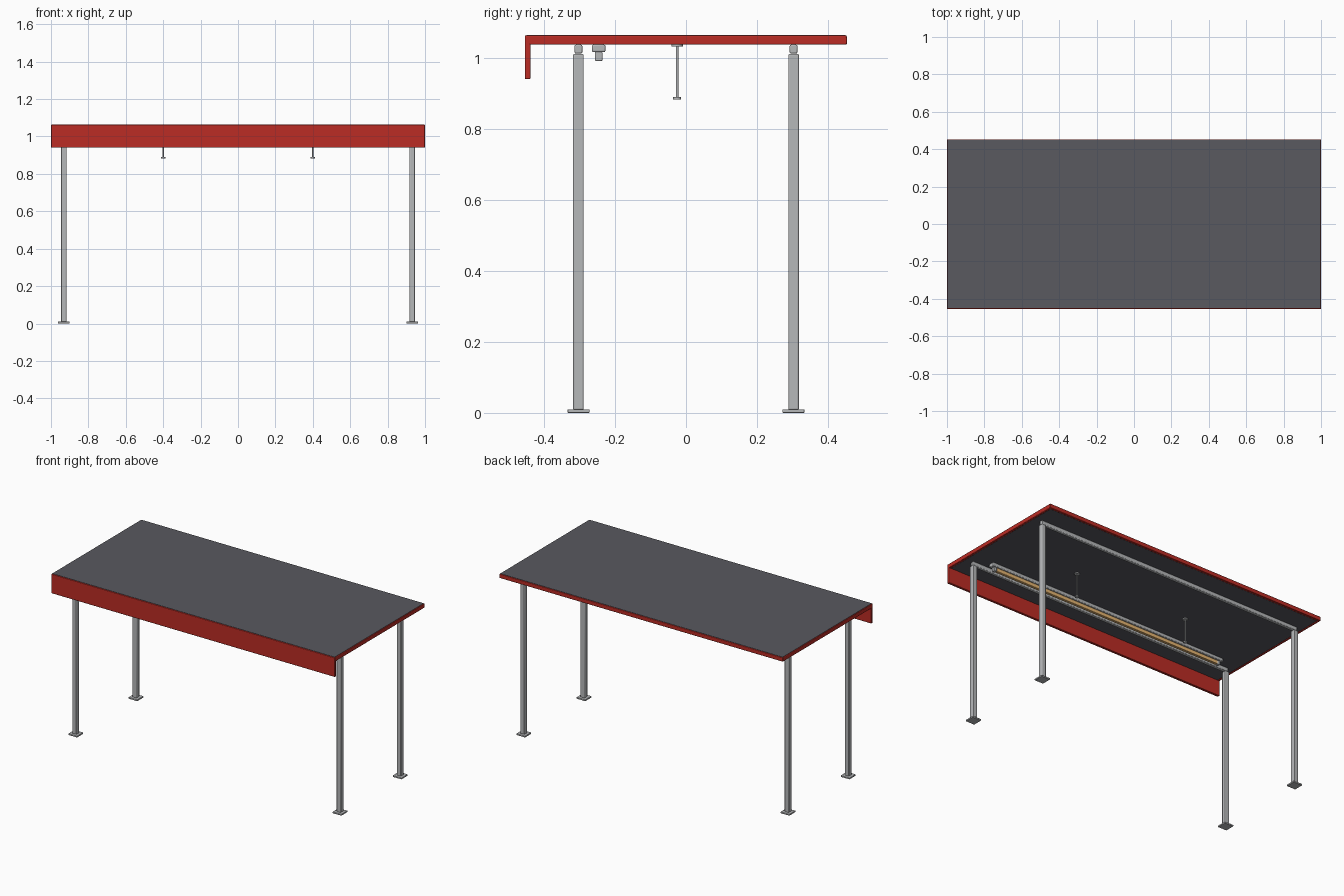
import bpy

cube = bpy.data.objects.get("Cube")
if cube:
    bpy.data.objects.remove(cube, do_unlink=True)


def material(name, rgb):
    m = bpy.data.materials.new(name)
    m.use_nodes = True
    m.diffuse_color = (*rgb, 1)
    m.node_tree.nodes["Principled BSDF"].inputs["Base Color"].default_value = (*rgb, 1)
    return m


RED = material("red trim", (0.50, 0.025, 0.018))
DARK = material("dark grey roof", (0.10, 0.10, 0.115))
STEEL = material("steel grey", (0.47, 0.48, 0.49))
AMBER = material("warm lamp", (0.85, 0.50, 0.18))


def finish(obj, name, mat, bevel):
    obj.name = name
    obj.data.materials.append(mat)
    if bevel:
        mod = obj.modifiers.new("Bevel", "BEVEL")
        mod.width = bevel
        mod.segments = 2
        bpy.ops.object.shade_smooth_by_angle()
    return obj


def box(name, x, y, z, mat, bevel=0.0):
    """Box from (low, high) ranges on each axis."""
    spans = (x, y, z)
    bpy.ops.mesh.primitive_cube_add(size=1, location=[(a + b) / 2 for a, b in spans])
    obj = bpy.context.object
    obj.scale = [b - a for a, b in spans]
    bpy.ops.object.transform_apply(location=False, rotation=False, scale=True)
    return finish(obj, name, mat, bevel)


def disc(name, x, y, z, radius, mat):
    """Upright cylinder over a z range."""
    bpy.ops.mesh.primitive_cylinder_add(vertices=16, radius=radius, depth=z[1] - z[0],
                                        location=(x, y, (z[0] + z[1]) / 2))
    obj = finish(bpy.context.object, name, mat, 0)
    bpy.ops.object.shade_smooth_by_angle()
    return obj


def around(c, half):
    return (c - half, c + half)


# Roof: panel with a thin top sheet, framed by trim
W, D, T = 1.0, 0.453, 0.015
ROOF = (1.037, 1.063)
box("roof_panel", around(0, W - T), around(0, D - T), (1.038, 1.062), DARK)
box("roof_sheet", around(0, W - 0.004), around(0, D - 0.004), (1.061, 1.065), DARK)
for side, name in ((-1, "right"), (1, "left")):
    box(name + "_trim", around(side * (W - T / 2), T / 2), around(0, D), ROOF, RED, 0.003)
box("back_trim", around(0, W), (D - T, D), ROOF, RED, 0.003)
box("front_fascia", around(0, W), (-D - 0.001, -D + T), (0.94, 1.063), RED, 0.003)

# Frame: posts on foot plates, joined by a beam along each row
PX, PY = 0.932, 0.303
for sy, row in ((-1, "front"), (1, "back")):
    y = sy * PY
    box(row + "_beam", around(0, PX + 0.011), around(y, 0.011), (1.012, 1.037), STEEL, 0.004)
    for sx, side in ((-1, "right"), (1, "left")):
        label = row + "_" + side
        box(label + "_post", around(sx * PX, 0.015), around(y, 0.015), (0.008, 1.011), STEEL, 0.004)
        box(label + "_foot", around(sx * PX, 0.031), around(y, 0.031), (0, 0.01), STEEL, 0.002)

# Lamp: housing, glowing tube bar and end caps
LY, LX = -0.246, 0.85
box("lamp_housing", around(0, LX), around(LY, 0.019), (1.016, 1.037), STEEL, 0.004)
box("lamp_bar", around(0, LX - 0.03), around(LY, 0.009), (0.993, 1.017), AMBER, 0.003)
for side, name in ((-1, "right"), (1, "left")):
    box(name + "_lamp_cap", around(side * (LX - 0.025), 0.01), around(LY, 0.0105),
        (0.991, 1.017), STEEL, 0.003)

# Hanging rods with end plates
for side, name in ((-1, "right"), (1, "left")):
    x, y = side * 0.4, -0.025
    disc(name + "_hanger_rod", x, y, (0.885, 1.036), 0.0035, STEEL)
    disc(name + "_hanger_mount", x, y, (1.032, 1.038), 0.016, STEEL)
    disc(name + "_hanger_foot", x, y, (0.883, 0.89), 0.0115, STEEL)
